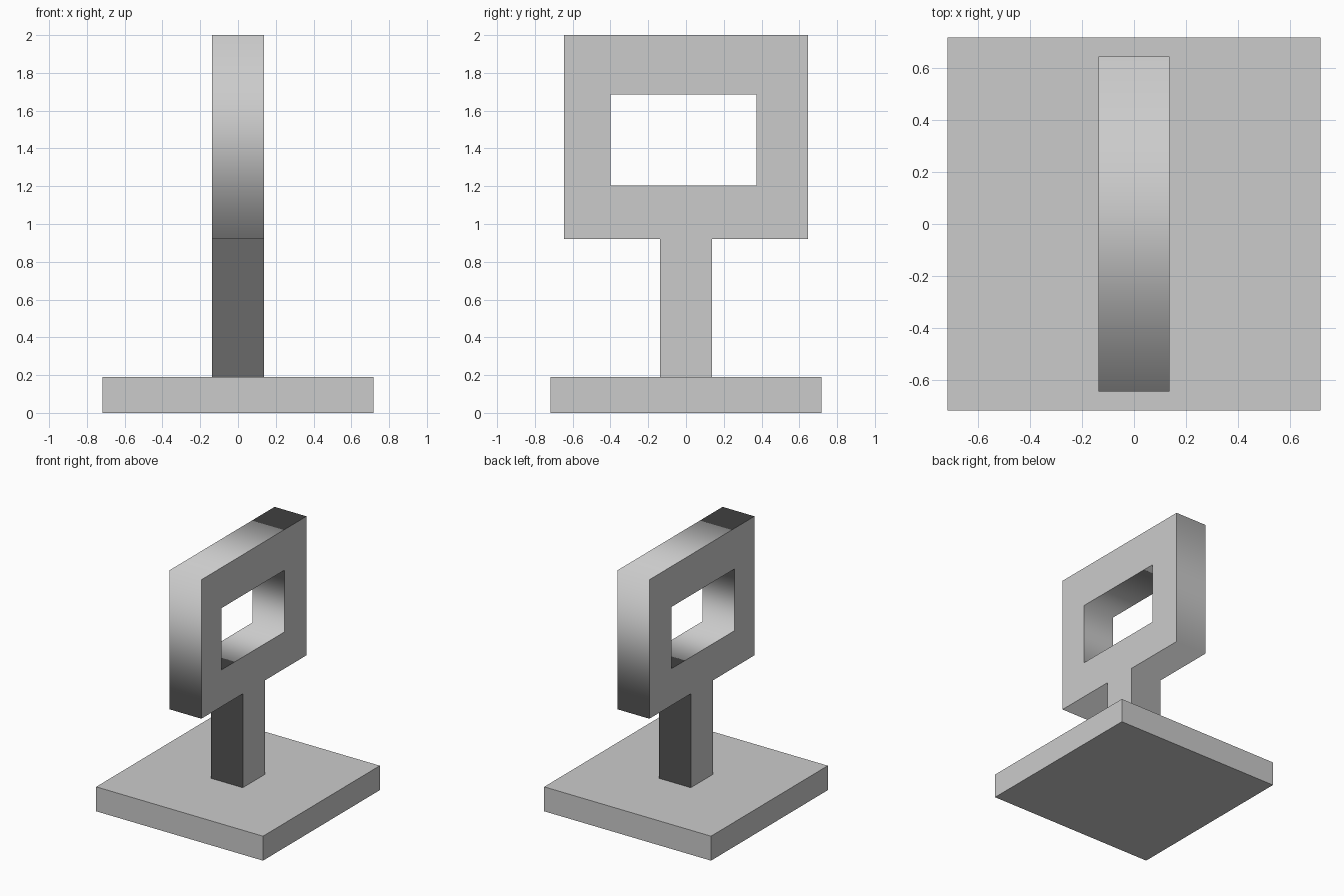
import bpy
from math import radians

if "Cube" in bpy.data.objects:
    bpy.data.objects.remove(bpy.data.objects["Cube"])

BASE_HALF, BASE_TOP = 0.717, 0.19
POST_HALF = 0.137
FRAME_HALF, FRAME_BOTTOM, TOP = 0.645, 0.92, 2.0


def extruded_profile(name, loops, half_depth):
    """Fill closed (y, z) loops (inner loops become holes) and extrude along x."""
    curve = bpy.data.curves.new(name, 'CURVE')
    curve.dimensions = '2D'
    curve.fill_mode = 'BOTH'
    curve.extrude = half_depth
    for loop in loops:
        spline = curve.splines.new('POLY')
        spline.points.add(len(loop) - 1)
        for point, (y, z) in zip(spline.points, loop):
            point.co = (y, z, 0, 1)
        spline.use_cyclic_u = True
    obj = bpy.data.objects.new(name, curve)
    obj.rotation_euler = (radians(90), 0, radians(90))
    bpy.context.collection.objects.link(obj)
    bpy.ops.object.select_all(action='DESELECT')
    obj.select_set(True)
    bpy.context.view_layer.objects.active = obj
    bpy.ops.object.convert(target='MESH')
    bpy.context.object.name = name
    return bpy.context.object


# Square base slab
bpy.ops.mesh.primitive_cube_add(size=1, location=(0, 0, BASE_TOP / 2))
base = bpy.context.object
base.name = "base"
base.scale = (2 * BASE_HALF, 2 * BASE_HALF, BASE_TOP)

# Post and frame in one piece, with a slightly off-centre window
right_side = [(POST_HALF, BASE_TOP), (POST_HALF, FRAME_BOTTOM),
              (FRAME_HALF, FRAME_BOTTOM), (FRAME_HALF, TOP)]
outline = right_side + [(-y, z) for y, z in reversed(right_side)]
window = [(-0.40, 1.205), (-0.40, 1.685), (0.373, 1.685), (0.373, 1.205)]
extruded_profile("post_and_frame", [outline, window], POST_HALF)
